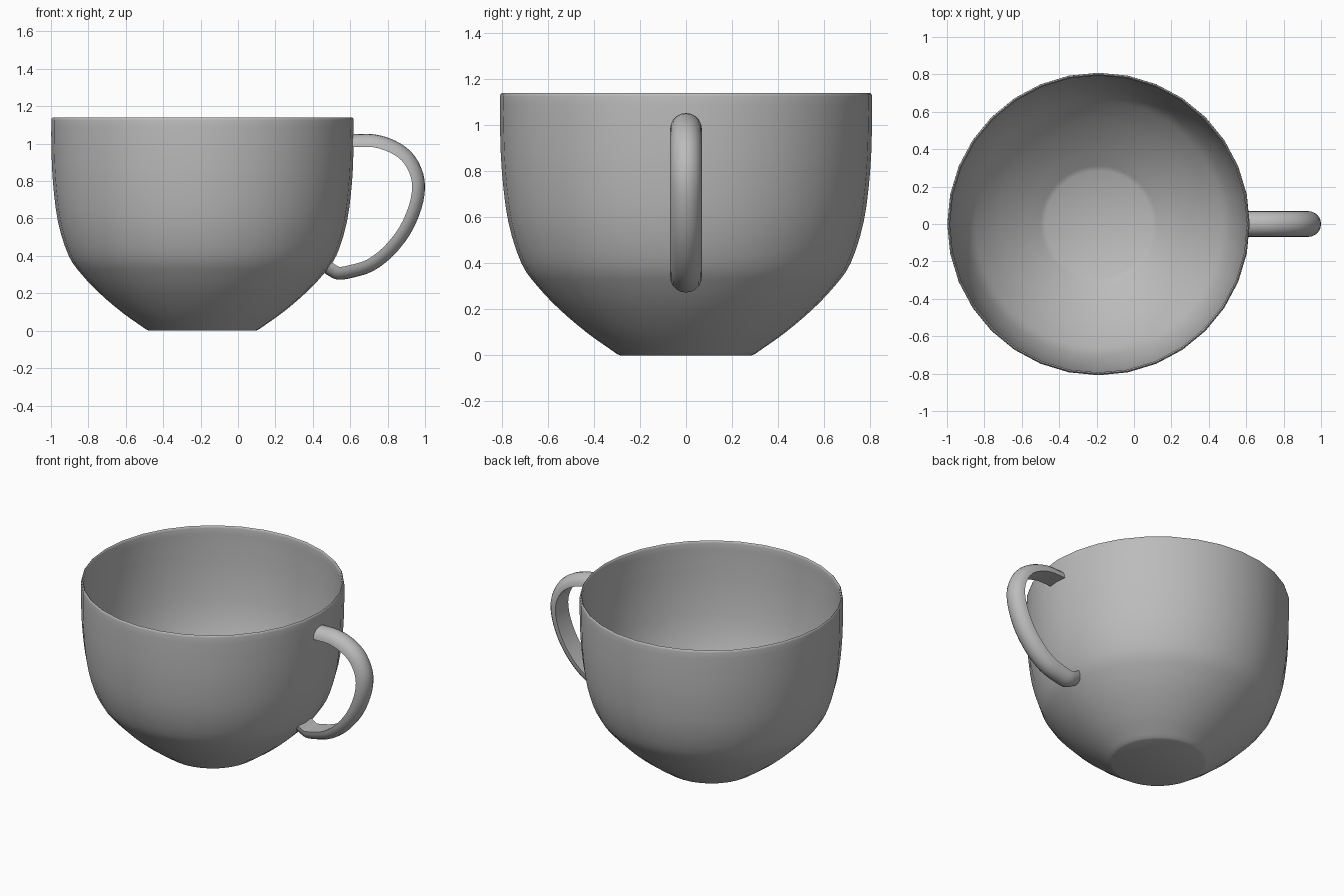
import bpy, bmesh, math
from mathutils import Vector

if "Cube" in bpy.data.objects:
    bpy.data.objects.remove(bpy.data.objects["Cube"])

CX, SIDES, WALL = -0.19, 32, 0.014

clay = bpy.data.materials.new("plain grey")
clay.diffuse_color = (0.5, 0.5, 0.5, 1)
clay.use_nodes = True
clay.node_tree.nodes["Principled BSDF"].inputs["Base Color"].default_value = clay.diffuse_color


def smooth_path(pts, n):
    """Catmull-Rom samples through 2D points."""
    p = [Vector(q) for q in pts]
    p = [2 * p[0] - p[1]] + p + [2 * p[-1] - p[-2]]
    out = []
    for i in range(1, len(p) - 2):
        a, b, c, d = p[i - 1:i + 3]
        for k in range(n):
            t = k / n
            out.append(0.5 * (2 * b + (c - a) * t + (2 * a - 5 * b + 4 * c - d) * t * t
                              + (3 * b - a - 3 * c + d) * t ** 3))
    return out + [p[-2]]


def normals(path):
    """Left-hand normals along a 2D path."""
    out = []
    for i in range(len(path)):
        t = (path[min(i + 1, len(path) - 1)] - path[max(i - 1, 0)]).normalized()
        out.append(Vector((-t.y, t.x)))
    return out


def finish(bm, name, angle):
    bmesh.ops.recalc_face_normals(bm, faces=bm.faces)
    me = bpy.data.meshes.new(name)
    bm.to_mesh(me)
    bm.free()
    me.materials.append(clay)
    ob = bpy.data.objects.new(name, me)
    bpy.context.collection.objects.link(ob)
    bpy.ops.object.select_all(action='DESELECT')
    ob.select_set(True)
    bpy.context.view_layer.objects.active = ob
    bpy.ops.object.shade_smooth_by_angle(angle=math.radians(angle))


# Bowl: lathed thin-walled profile, outside up and inside back down
outer = smooth_path([(0.32, 0.02), (0.43, 0.098), (0.55, 0.2), (0.645, 0.3), (0.715, 0.4),
                     (0.772, 0.58), (0.8, 0.8), (0.808, 1.0), (0.808, 1.125)], 3)
inner = [q + WALL * n for q, n in zip(outer, normals(outer))]
profile = ([Vector((0, 0)), Vector((0.285, 0)), Vector((0.3, 0.006))] + outer
           + [Vector((0.806, 1.135)), Vector((0.801, 1.14)), Vector((0.796, 1.135))]
           + inner[::-1] + [Vector((0.285, 0.014)), Vector((0, 0.014))])
bm = bmesh.new()
vs = [bm.verts.new((CX + q.x, 0, q.y)) for q in profile]
es = [bm.edges.new(e) for e in zip(vs, vs[1:])]
bmesh.ops.spin(bm, geom=vs + es, cent=(CX, 0, 0), axis=(0, 0, 1),
               angle=2 * math.pi, steps=SIDES, use_merge=False)
bmesh.ops.remove_doubles(bm, verts=bm.verts, dist=0.0005)
finish(bm, "cup_bowl", 50)

# Handle: half-round section (flat inside) swept along the outer curve
path = smooth_path([(0.61, 1.05), (0.73, 1.05), (0.84, 1.016), (0.925, 0.957), (0.98, 0.87),
                    (1.0, 0.77), (0.98, 0.65), (0.92, 0.515), (0.825, 0.396), (0.72, 0.318),
                    (0.615, 0.284), (0.53, 0.273), (0.463, 0.307)], 3)
R, SEG = 0.069, 10
bm = bmesh.new()
rings = []
for q, n in zip(path, normals(path)):
    ring = []
    for k in range(SEG + 1):
        a = math.pi * k / SEG
        d = q - n * R * (1 - math.sin(a))
        ring.append(bm.verts.new((d.x, R * math.cos(a), d.y)))
    rings.append(ring)
m = SEG + 1
for r0, r1 in zip(rings, rings[1:]):
    for k in range(m):
        bm.faces.new((r0[k], r0[(k + 1) % m], r1[(k + 1) % m], r1[k]))
bm.faces.new(rings[0])
bm.faces.new(rings[-1])
finish(bm, "cup_handle", 50)
